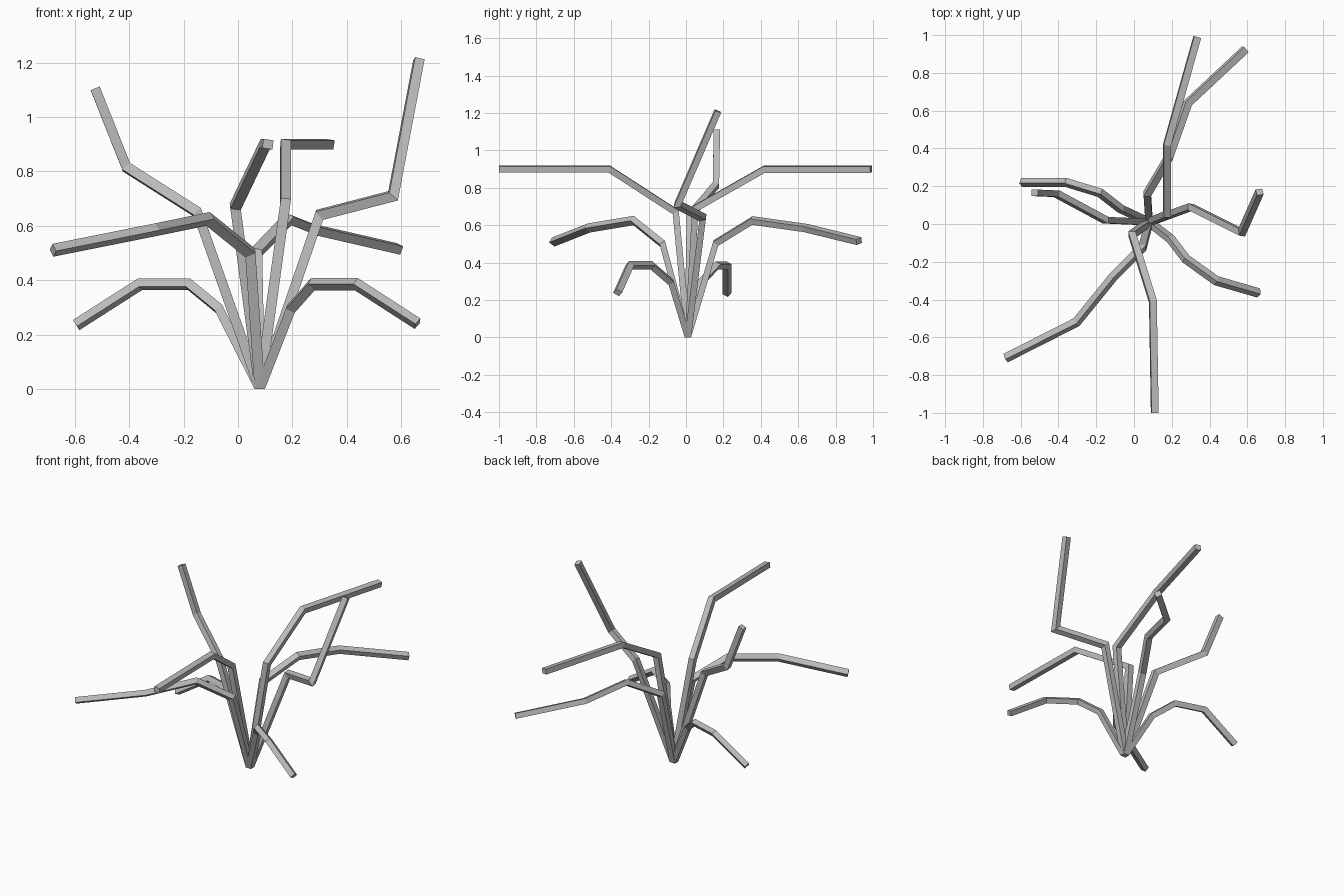
import bpy
import bmesh
from mathutils import Vector

cube = bpy.data.objects.get("Cube")
if cube:
    bpy.data.objects.remove(cube)

grey = bpy.data.materials.new("plain_grey")
grey.use_nodes = True
colour = (0.5, 0.5, 0.5, 1)
grey.diffuse_color = colour
grey.node_tree.nodes["Principled BSDF"].inputs["Base Color"].default_value = colour

ROOT = Vector((0.08, 0.01, 0))
HALF_X, HALF_Y = 0.019, 0.017


def branch(name, *points):
    """Sweep a four-sided section along a path with mitred joints."""
    path = [ROOT] + [Vector(p) for p in points]
    dirs = [(b - a).normalized() for a, b in zip(path, path[1:])]
    ring = [ROOT + Vector((sx * HALF_X, sy * HALF_Y, 0))
            for sx, sy in ((-1, -1), (1, -1), (1, 1), (-1, 1))]
    bm = bmesh.new()
    verts = [bm.verts.new(p) for p in ring]
    bm.faces.new(verts)
    for i, d in enumerate(dirs):
        # slide the section along the segment until it meets the joint plane
        normal = d + dirs[i + 1] if i + 1 < len(dirs) else d
        end = path[i + 1]
        ring = [p + d * ((end - p).dot(normal) / d.dot(normal)) for p in ring]
        new = [bm.verts.new(p) for p in ring]
        for k in range(4):
            j = (k + 1) % 4
            bm.faces.new((verts[k], verts[j], new[j], new[k]))
        verts = new
    bm.faces.new(verts)
    bmesh.ops.recalc_face_normals(bm, faces=bm.faces)
    mesh = bpy.data.meshes.new(name)
    bm.to_mesh(mesh)
    bm.free()
    mesh.materials.append(grey)
    bpy.context.collection.objects.link(bpy.data.objects.new(name, mesh))


# Tall branches
branch("tall_back_branch", (0.175, 0.05, 0.69), (0.175, 0.42, 0.9), (0.335, 0.99, 0.9))
branch("tall_front_branch", (-0.01, -0.055, 0.67), (0.1, -0.41, 0.9), (0.11, -1, 0.9))
branch("tall_left_branch", (0.3, 0.09, 0.64), (0.57, -0.045, 0.71), (0.665, 0.17, 1.21))
branch("tall_right_branch", (-0.15, 0.02, 0.65), (-0.41, 0.16, 0.815), (-0.525, 0.165, 1.105))

# Middle branches
branch("middle_back_branch", (0.07, 0.16, 0.505), (0.185, 0.355, 0.625),
       (0.285, 0.64, 0.585), (0.59, 0.925, 0.515))
branch("middle_front_branch", (0.045, -0.125, 0.5), (-0.11, -0.28, 0.625),
       (-0.305, -0.52, 0.585), (-0.68, -0.71, 0.51))

# Low drooping branches
branch("low_right_branch", (-0.07, 0.08, 0.295), (-0.18, 0.165, 0.385),
       (-0.36, 0.22, 0.385), (-0.595, 0.22, 0.235))
branch("low_left_branch", (0.195, -0.08, 0.295), (0.275, -0.185, 0.385),
       (0.435, -0.3, 0.385), (0.66, -0.365, 0.24))
